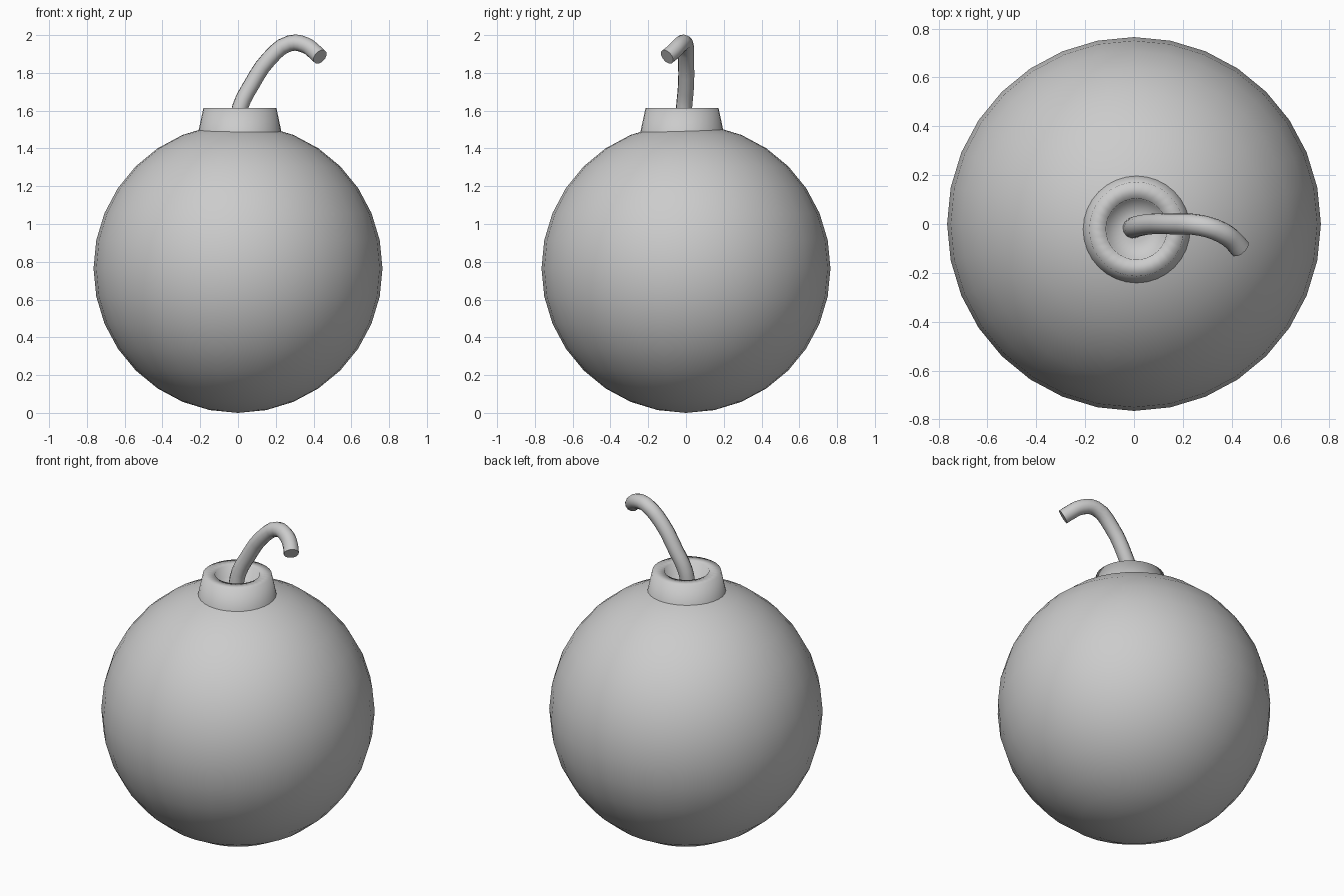
import bpy, bmesh, math

if "Cube" in bpy.data.objects:
    bpy.data.objects.remove(bpy.data.objects["Cube"])

def smooth(obj):
    for p in obj.data.polygons:
        p.use_smooth = True

# Round body
bpy.ops.mesh.primitive_uv_sphere_add(segments=32, ring_count=16, radius=0.765,
                                     location=(0, 0, 0.765))
body = bpy.context.object
body.name = "body"
smooth(body)

# Collar: tapered ring with a shallow recessed floor, slightly off centre
def lathe(name, profile, segments, location):
    bm = bmesh.new()
    rings = []
    for r, z in profile:
        rings.append([bm.verts.new((r * math.cos(2 * math.pi * i / segments),
                                    r * math.sin(2 * math.pi * i / segments), z))
                      for i in range(segments)])
    for a, b in zip(rings, rings[1:]):
        for i in range(segments):
            j = (i + 1) % segments
            bm.faces.new((a[i], a[j], b[j], b[i]))
    bm.faces.new(rings[-1])
    mesh = bpy.data.meshes.new(name)
    bm.to_mesh(mesh)
    bm.free()
    obj = bpy.data.objects.new(name, mesh)
    obj.location = location
    bpy.context.collection.objects.link(obj)
    smooth(obj)
    return obj

lathe("collar", [(0.224, 1.47), (0.193, 1.615), (0.125, 1.615),
                 (0.12, 1.545), (0.05, 1.538)], 32, (0.01, -0.021, 0))

# Fuse: round tube along a drooping path
path = [(-0.005, -0.017, 1.52), (0.012, -0.01, 1.62), (0.07, 0.0, 1.735),
        (0.165, 0.0, 1.875), (0.275, -0.006, 1.957), (0.36, -0.035, 1.945),
        (0.405, -0.067, 1.912), (0.434, -0.1, 1.885)]
curve = bpy.data.curves.new("fuse", 'CURVE')
curve.dimensions = '3D'
curve.bevel_depth = 0.043
curve.bevel_resolution = 4
curve.resolution_u = 3
spline = curve.splines.new('BEZIER')
spline.bezier_points.add(len(path) - 1)
for point, co in zip(spline.bezier_points, path):
    point.co = co
    point.handle_left_type = point.handle_right_type = 'AUTO'
spline.use_smooth = True
curve.use_fill_caps = True
fuse = bpy.data.objects.new("fuse", curve)
bpy.context.collection.objects.link(fuse)
bpy.ops.object.select_all(action='DESELECT')
fuse.select_set(True)
bpy.context.view_layer.objects.active = fuse
bpy.ops.object.convert(target='MESH')
smooth(bpy.context.object)
